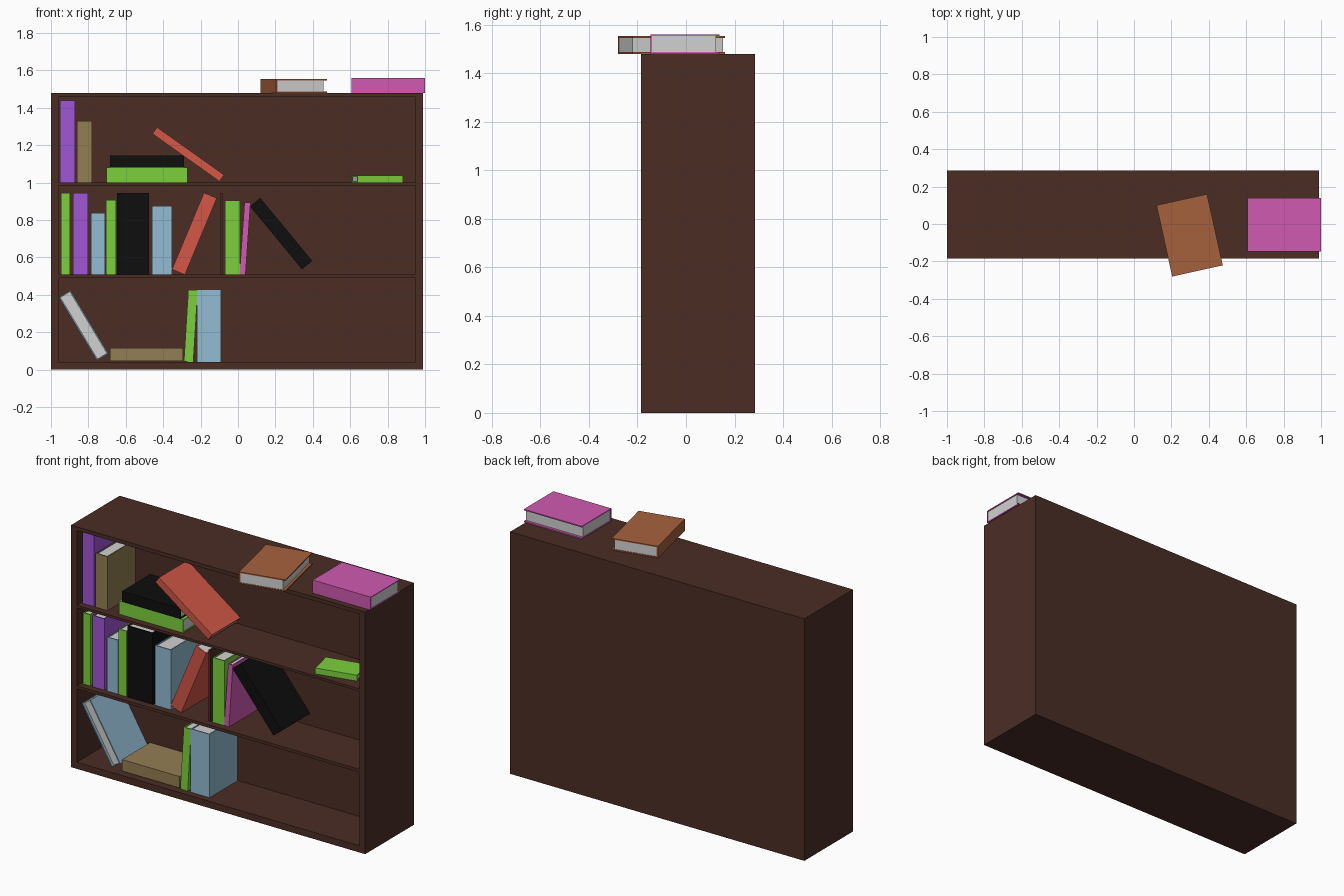
import bpy, bmesh
from math import radians
from mathutils import Matrix, Vector

if "Cube" in bpy.data.objects:
    bpy.data.objects.remove(bpy.data.objects["Cube"])

# Materials
def srgb(c):
    c = c / 255
    return c / 12.92 if c <= 0.04045 else ((c + 0.055) / 1.055) ** 2.4

MATS = {}
for name, rgb in {
    "dark_wood": (75, 45, 37), "purple": (160, 87, 212), "green": (124, 208, 61),
    "pale_blue": (147, 188, 211), "black": (14, 14, 14), "red": (211, 87, 71),
    "magenta": (208, 90, 177), "tan": (147, 126, 83), "orange_brown": (166, 97, 60),
    "page_grey": (209, 209, 209),
}.items():
    m = bpy.data.materials.new(name)
    m.diffuse_color = (*[srgb(c) for c in rgb], 1)
    m.use_nodes = True
    m.node_tree.nodes["Principled BSDF"].inputs["Base Color"].default_value = m.diffuse_color
    MATS[name] = m

def add_box(bm, lo, hi, mat=0):
    lo, hi = Vector(lo), Vector(hi)
    M = Matrix.Translation((lo + hi) / 2) @ Matrix.Diagonal((*(hi - lo), 1))
    geo = bmesh.ops.create_cube(bm, size=1, matrix=M)
    for f in {f for v in geo["verts"] for f in v.link_faces}:
        f.material_index = mat

def finish(bm, name, mats):
    me = bpy.data.meshes.new(name)
    bm.to_mesh(me)
    bm.free()
    ob = bpy.data.objects.new(name, me)
    bpy.context.collection.objects.link(ob)
    for m in mats:
        me.materials.append(MATS[m])
    return ob

# Bookcase panels
L, R, F, B, INNER = -1.0, 0.99, -0.185, 0.285, 0.13
def panel(name, lo, hi):
    bm = bmesh.new()
    add_box(bm, lo, hi)
    finish(bm, name, ["dark_wood"])

panel("left_side", (L, F, 0), (-0.96, B, 1.48))
panel("right_side", (0.95, F, 0), (R, B, 1.48))
panel("back_panel", (-0.96, INNER, 0), (0.95, B, 1.48))
for name, z0, z1 in [("bottom_board", 0, 0.041), ("lower_shelf", 0.49, 0.508),
                     ("upper_shelf", 0.985, 1.0), ("top_board", 1.457, 1.48)]:
    panel(name, (-0.96, F, z0), (0.95, INNER, z1))

# A book: two covers, a spine on the local -y side and a page block
count = 0
def book(color, x, z, t, h, lean=0, y=-0.145, d=0.272, yaw=0, flip=False):
    global count
    count += 1
    c, end, fore = 0.007, 0.004, 0.016
    bm = bmesh.new()
    add_box(bm, (0, 0, 0), (c, d, h))
    add_box(bm, (t - c, 0, 0), (t, d, h))
    add_box(bm, (c, 0, 0), (t - c, c, h))
    add_box(bm, (c, c, end), (t - c, d - fore, h - end), 1)
    if flip:  # pages towards the front
        M = Matrix.Translation((t, d, 0)) @ Matrix.Rotation(radians(180), 4, 'Z')
        bmesh.ops.transform(bm, matrix=M, verts=bm.verts)
    ob = finish(bm, f"{color}_book_{count}", [color, "page_grey"])
    ob.matrix_world = (Matrix.Translation((x, y, z)) @ Matrix.Rotation(radians(yaw), 4, 'Z')
                       @ Matrix.Rotation(radians(lean), 4, 'Y'))

def flat(color, x, z, t, h, **kw):
    book(color, x, z + t, t, h, lean=90, **kw)

# Top shelf
book("purple", -0.952, 1.0, 0.08, 0.44)
book("tan", -0.861, 1.0, 0.08, 0.33)
flat("green", -0.703, 1.0, 0.08, 0.433)
flat("black", -0.684, 1.08, 0.065, 0.395)
book("red", -0.099, 1.006, 0.043, 0.44, lean=-54.6, d=0.275)
flat("green", 0.638, 1.001, 0.036, 0.25, y=-0.165, d=0.155, yaw=12.5)

# Middle shelf, upright
for color, x, t, h in [("green", -0.947, 0.049, 0.436), ("purple", -0.882, 0.08, 0.436),
                       ("pale_blue", -0.786, 0.075, 0.33), ("green", -0.706, 0.054, 0.40),
                       ("black", -0.647, 0.171, 0.436), ("pale_blue", -0.46, 0.107, 0.366),
                       ("green", -0.07, 0.08, 0.396)]:
    book(color, x, 0.508, t, h)
panel("thin_divider", (-0.097, -0.145, 0.508), (-0.083, INNER, 0.944))
# Middle shelf, leaning
book("red", -0.353, 0.536, 0.075, 0.444, lean=22.6)
book("magenta", 0.008, 0.51, 0.032, 0.386, lean=4)
book("black", 0.342, 0.536, 0.071, 0.437, lean=-39.5, d=0.275)

# Bottom shelf
book("pale_blue", -0.754, 0.05, 0.07, 0.393, lean=-31, flip=True)
flat("tan", -0.684, 0.046, 0.07, 0.39)
book("green", -0.289, 0.043, 0.05, 0.385, lean=3.5)
book("pale_blue", -0.219, 0.041, 0.128, 0.387)

# On top of the bookcase
flat("orange_brown", 0.12, 1.48, 0.073, 0.39, y=0.10, d=0.277, yaw=-77.5)
flat("magenta", 0.608, 1.48, 0.08, 0.392, y=-0.147, d=0.286)
